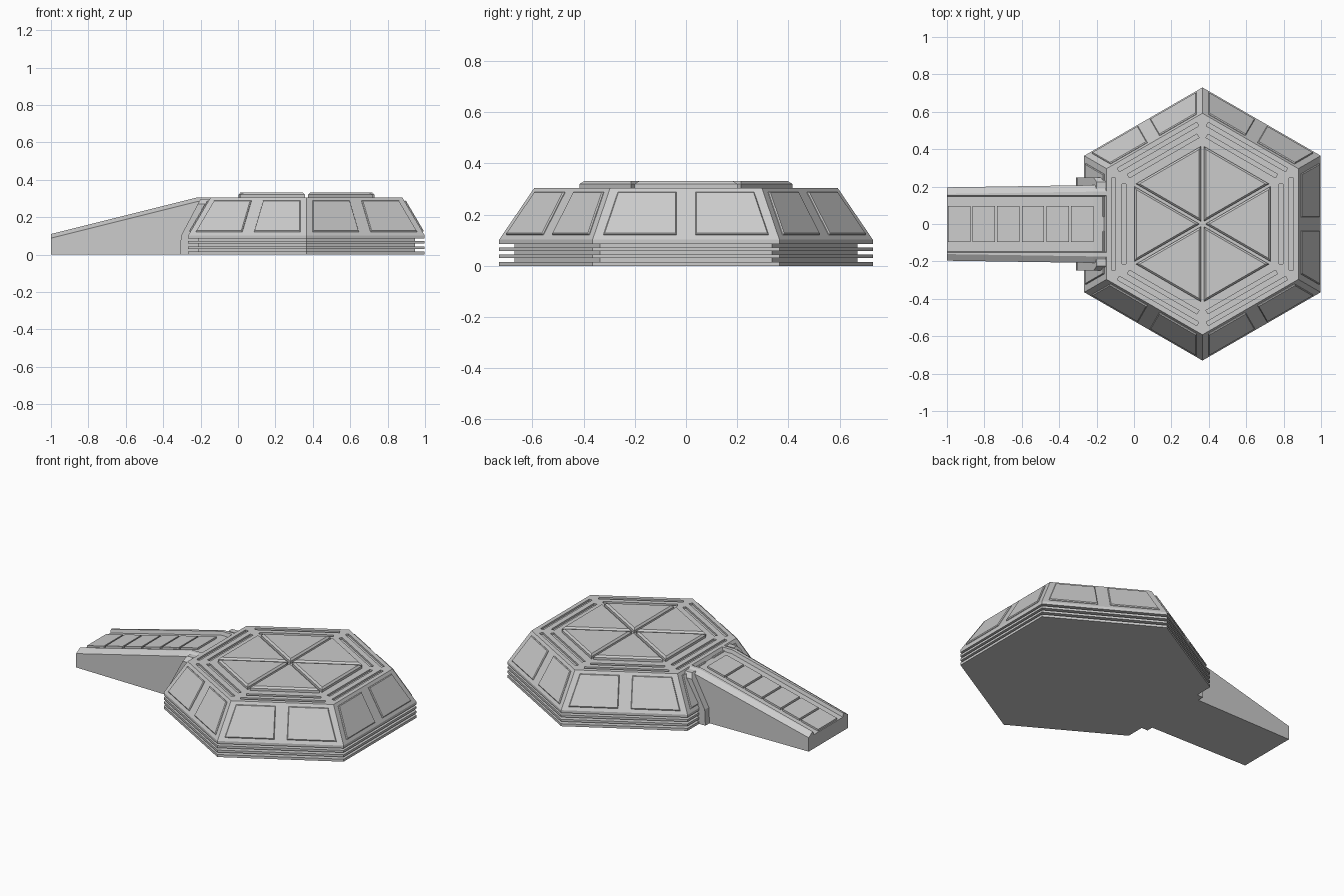
import bpy, bmesh
from math import sin, cos, pi, radians
from mathutils import Vector, Matrix

if "Cube" in bpy.data.objects:
    bpy.data.objects.remove(bpy.data.objects["Cube"])

CX = 0.366                      # centre of the hexagonal hall
C30 = cos(pi / 6)


def add_loft(bm, rings):
    """Skin matching rings of points and cap both ends."""
    vs = [[bm.verts.new(p) for p in r] for r in rings]
    n = len(vs[0])
    for a, b in zip(vs, vs[1:]):
        for i in range(n):
            j = (i + 1) % n
            bm.faces.new((a[i], a[j], b[j], b[i]))
    bm.faces.new(vs[0][::-1])
    bm.faces.new(vs[-1])


def make(name, lofts):
    bm = bmesh.new()
    for rings in lofts:
        add_loft(bm, rings)
    bmesh.ops.recalc_face_normals(bm, faces=bm.faces)
    me = bpy.data.meshes.new(name)
    bm.to_mesh(me)
    bm.free()
    ob = bpy.data.objects.new(name, me)
    bpy.context.collection.objects.link(ob)
    return ob


def hexagon(r, z):
    return [Vector((CX + r * cos(radians(30 + 60 * i)), r * sin(radians(30 + 60 * i)), z))
            for i in range(6)]


def turn(rings, k):
    """Rotate rings (x = outward, y = along side) onto side k of the hexagon."""
    m = Matrix.Translation((CX, 0, 0)) @ Matrix.Rotation(radians(60 * k), 4, 'Z')
    return [[m @ Vector(p) for p in r] for r in rings]


def rect(x0, x1, y0, y1, z):
    return [(x0, y0, z), (x1, y0, z), (x1, y1, z), (x0, y1, z)]


# Stacked plinth fins, then sloping walls up to the roof
profile = [(.73, 0), (.73, .016), (.67, .016), (.67, .03), (.73, .03), (.73, .044),
           (.67, .044), (.67, .058), (.73, .058), (.73, .072), (.67, .072),
           (.67, .085), (.73, .085), (.73, .102), (.592, .305)]
hall = make("hall_body", [[hexagon(r, z) for r, z in profile]])

# Two shallow roof grooves along each side
cuts = []
for k in range(6):
    for x, half in ((0.475, 0.245), (0.42, 0.215)):
        cuts.append(turn([rect(x - .011, x + .011, -half, half, z) for z in (.293, .33)], k))
cutter = make("roof_groove_cutter", cuts)
cutter.hide_render = True
cutter.hide_set(True)
mod = hall.modifiers.new("grooves", 'BOOLEAN')
mod.operation = 'DIFFERENCE'
mod.solver = 'EXACT'
mod.object = cutter

# Raised wall panels, two on each sloping side
A0, A1 = .73 * C30, .592 * C30
NORMAL = Vector((.203, 0, A0 - A1)).normalized()


def panel_ring(inset, lift):
    z0, z1 = .12 + inset, .287 - inset
    pts = []
    for z, edge in ((z0, 0), (z0, 1), (z1, 1), (z1, 0)):
        t = (z - .102) / .203
        y = (.365 - .069 * t - .036 - inset) if edge else .037 + inset
        pts.append(Vector((A0 + (A1 - A0) * t, y, z)) + NORMAL * lift)
    return pts


panel = [panel_ring(0, -.006), panel_ring(0, .003), panel_ring(.004, .008)]
mirrored = [[Vector((p.x, -p.y, p.z)) for p in r] for r in panel]
make("wall_panels", [turn(s, k) for k in range(6) for s in (panel, mirrored)])


# Six bevelled triangular roof wedges with gaps between them
def wedge_ring(inset, z):
    x1 = .42 * C30 - inset + .008
    x0 = 2 * inset
    half = (x1 - x0) * math_tan30
    return [(x0, 0, z), (x1, -half, z), (x1, half, z)]


math_tan30 = sin(pi / 6) / C30
make("roof_wedges", [turn([wedge_ring(.008, .3), wedge_ring(.008, .32), wedge_ring(.018, .331)], k)
                     for k in range(6)])


# Entrance ramp with chamfered rails and a sunken track
def ramp_height(x):
    return min(.305, .11 + (x + 1) * .195 / .78)


def ramp_ring(x, w):
    h = ramp_height(x)
    half = [(w, 0), (w, h - .022), (w - .035, h), (.152, h), (.146, h - .022)]
    return [(x, y, z) for y, z in half] + [(x, -y, z) for y, z in reversed(half)]


make("ramp", [[ramp_ring(-1, .196), ramp_ring(-.22, .208), ramp_ring(-.14, .208)]])

# Tread plates along the ramp
treads = []
N = 6
for i in range(N):
    a = -.995 + i * .79 / N
    b = a + .79 / N - .012
    treads.append([[(x, y, ramp_height(x) - d) for x, y in
                    ((a, -.095), (b, -.095), (b, .095), (a, .095))] for d in (.03, .01)])
make("ramp_treads", treads)

# Collar posts where the ramp meets the hall wall
side = [(-.31, 0), (-.305, .1), (-.2, .298), (-.12, .298), (-.12, 0)]
tip = [(-.31, 0), (-.305, .1), (-.215, .27), (-.12, .27), (-.12, 0)]
make("ramp_collar", [[[(x, s * y, z) for x, z in prof] for prof, y in
                      ((side, .19), (side, .225), (tip, .248))] for s in (1, -1)])
